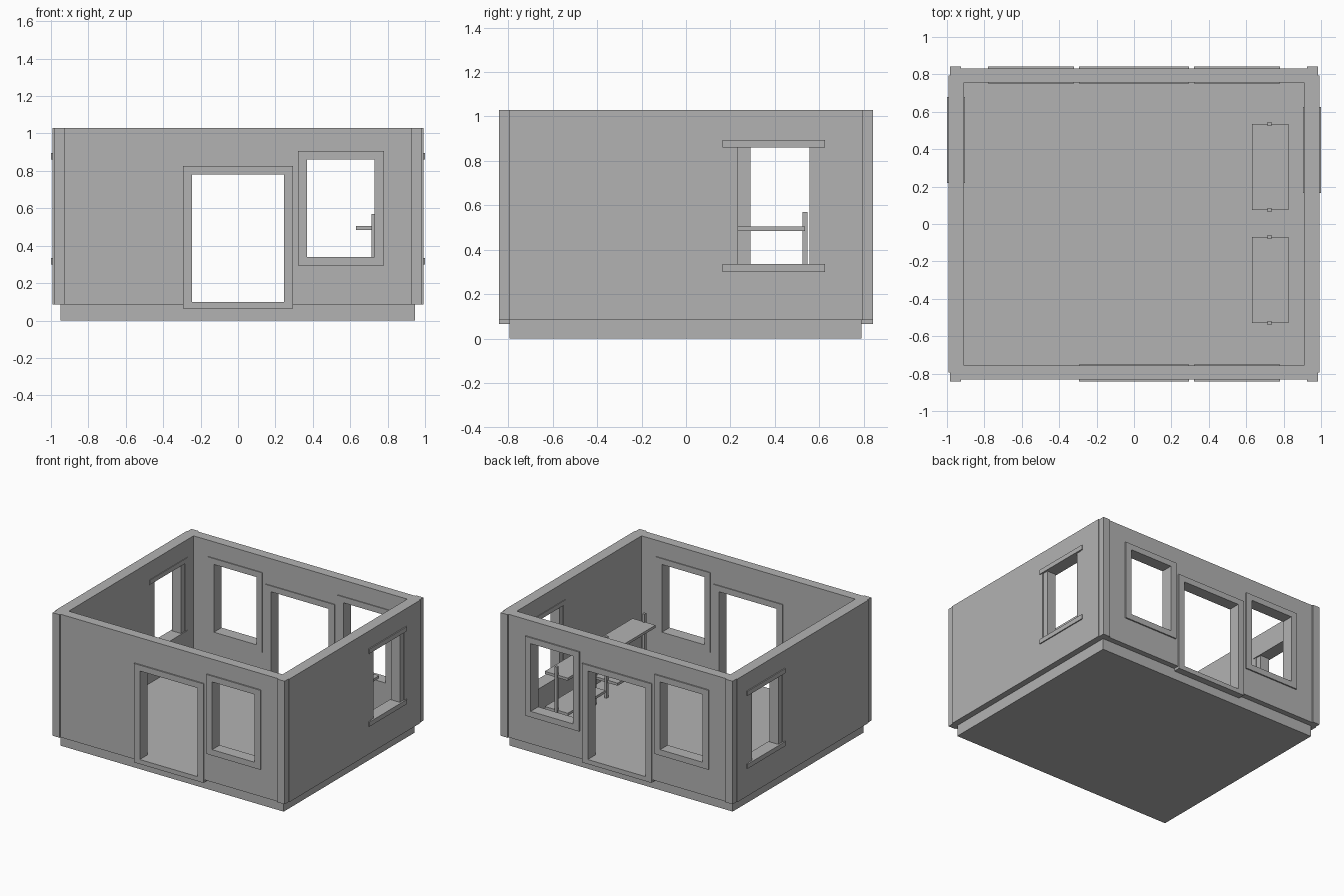
import bpy
import bmesh
from mathutils import Vector

cube = bpy.data.objects.get("Cube")
if cube:
    bpy.data.objects.remove(cube, do_unlink=True)

grey = bpy.data.materials.new("plain_grey")
grey.use_nodes = True
grey.diffuse_color = (0.45, 0.45, 0.45, 1)
grey.node_tree.nodes["Principled BSDF"].inputs["Base Color"].default_value = (0.45, 0.45, 0.45, 1)


def finish(name, bm):
    """Turn a bmesh into a flat-shaded grey object."""
    bmesh.ops.recalc_face_normals(bm, faces=bm.faces[:])
    mesh = bpy.data.meshes.new(name)
    bm.to_mesh(mesh)
    bm.free()
    mesh.materials.append(grey)
    obj = bpy.data.objects.new(name, mesh)
    bpy.context.collection.objects.link(obj)
    return obj


def panel(name, axis, near, far, u_range, z_range, holes=()):
    """Slab from near to far along an axis, with rectangular holes (u0, u1, z0, z1)."""
    us = sorted({*u_range, *(u for h in holes for u in h[:2])})
    zs = sorted({*z_range, *(z for h in holes for z in h[2:])})
    bm = bmesh.new()
    grid = {}

    def vert(u, z):
        if (u, z) not in grid:
            grid[u, z] = bm.verts.new((near, u, z) if axis == "x" else (u, near, z))
        return grid[u, z]

    for u0, u1 in zip(us, us[1:]):
        for z0, z1 in zip(zs, zs[1:]):
            u, z = (u0 + u1) / 2, (z0 + z1) / 2
            if not any(h[0] < u < h[1] and h[2] < z < h[3] for h in holes):
                bm.faces.new((vert(u0, z0), vert(u1, z0), vert(u1, z1), vert(u0, z1)))
    extruded = bmesh.ops.extrude_face_region(bm, geom=bm.faces[:], use_keep_orig=True)
    shift = Vector((far - near, 0, 0) if axis == "x" else (0, far - near, 0))
    moved = [g for g in extruded["geom"] if isinstance(g, bmesh.types.BMVert)]
    bmesh.ops.translate(bm, vec=shift, verts=moved)
    return finish(name, bm)


def box(name, x, y, z):
    return panel(name, "y", *y, x, z)


BOTTOM, TOP = 0.085, 1.03
SILL, HEAD = 0.34, 0.86

# Floor slab
box("floor_slab", (-0.95, 0.945), (-0.795, 0.79), (0, 0.1))

# Front and back walls with framed door and window openings
door = (-0.245, 0.245, 0.1, 0.78)
left_window = (0.37, 0.73, SILL, HEAD)
right_window = (-0.73, -0.37, SILL, HEAD)
for side, s, openings in (
    ("front", -1, {"door": door, "left_window": left_window}),
    ("back", 1, {"door": door, "left_window": left_window, "right_window": right_window}),
):
    panel(side + "_wall", "y", s * 0.757, s * 0.832, (-0.95, 0.95), (BOTTOM, TOP),
          list(openings.values()))
    for part, hole in openings.items():
        drop = 0.035 if part == "door" else 0.045
        panel(f"{side}_{part}_frame", "y", s * 0.75, s * 0.842,
              (hole[0] - 0.05, hole[1] + 0.05), (hole[2] - drop, hole[3] + 0.045), [hole])
    # Corner pilasters
    for corner, c in (("left", 1), ("right", -1)):
        box(f"{side}_{corner}_corner", sorted((c * 0.925, c * 0.985)),
            (s * 0.79, s * 0.842), (BOTTOM, TOP))

# Side walls, each with a window of two posts between two long bars
for side, s, mid in (("left", 1, 0.395), ("right", -1, 0.45)):
    inner, outer = s * 0.908, s * 0.992
    panel(side + "_wall", "x", inner, outer, (-0.795, 0.795), (BOTTOM, TOP),
          [(mid - 0.205, mid + 0.205, SILL - 0.005, HEAD)])
    for end, e in (("front", -1), ("back", 1)):
        panel(f"{side}_window_{end}_post", "x", s * 0.912, s * 0.987,
              sorted((mid + e * 0.16, mid + e * 0.205)), (SILL - 0.005, HEAD))
    for level, z in (("sill", 0.3), ("head", HEAD)):
        panel(f"{side}_window_{level}", "x", s * 0.903, s,
              (mid - 0.23, mid + 0.23), (z, z + 0.035))

# Two bunks: a lower and an upper board held by a post at each end
for place, mid in (("front", -0.3), ("back", 0.305)):
    for level, z in (("lower", 0.215), ("upper", 0.485)):
        box(f"{place}_bunk_{level}_board", (0.63, 0.825), (mid - 0.23, mid + 0.23), (z, z + 0.02))
    for end, e in (("front", -1), ("back", 1)):
        y = mid + e * 0.23
        box(f"{place}_bunk_{end}_post", (0.715, 0.735), (y - 0.011, y + 0.011), (0.1, 0.57))
